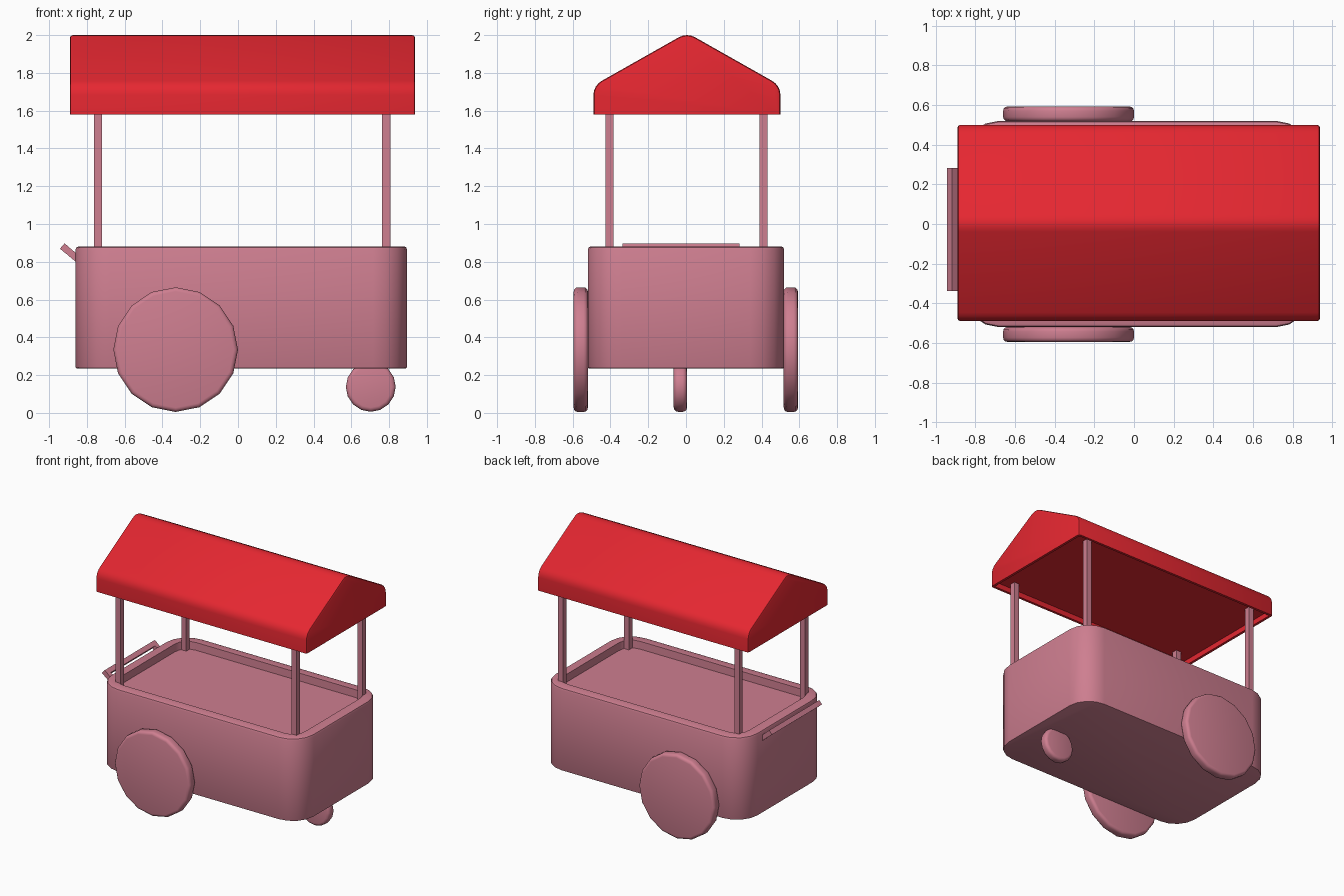
import bpy, bmesh, math
from mathutils import Vector, Matrix

if "Cube" in bpy.data.objects:
    bpy.data.objects.remove(bpy.data.objects["Cube"])


def material(name, color):
    m = bpy.data.materials.new(name)
    m.diffuse_color = (*color, 1)
    m.use_nodes = True
    m.node_tree.nodes["Principled BSDF"].inputs["Base Color"].default_value = m.diffuse_color
    return m


PINK = material("pink_paint", (0.62, 0.21, 0.28))
RED = material("red_canopy", (0.78, 0.02, 0.03))


def finish(bm, name, mat, smooth=True):
    bmesh.ops.recalc_face_normals(bm, faces=bm.faces)
    me = bpy.data.meshes.new(name)
    bm.to_mesh(me)
    bm.free()
    me.materials.append(mat)
    ob = bpy.data.objects.new(name, me)
    bpy.context.collection.objects.link(ob)
    if smooth:
        bpy.ops.object.select_all(action='DESELECT')
        ob.select_set(True)
        bpy.context.view_layer.objects.active = ob
        bpy.ops.object.shade_smooth_by_angle(angle=math.radians(35))
    return ob


def rounded(corners, segs=4):
    """Fillet 2D corners given as (u, v, tangent length)."""
    out = []
    n = len(corners)
    for i, (u, v, t) in enumerate(corners):
        p = Vector((u, v))
        if t == 0:
            out.append(p)
            continue
        d0 = (Vector(corners[i - 1][:2]) - p).normalized()
        d1 = (Vector(corners[(i + 1) % n][:2]) - p).normalized()
        half = d0.angle(d1) / 2
        r = t * math.tan(half)
        c = p + (d0 + d1).normalized() * (t / math.cos(half))
        a, b = p + d0 * t - c, p + d1 * t - c
        for k in range(segs + 1):
            f = k / segs
            w = math.pi - 2 * half
            out.append(c + (a * math.sin((1 - f) * w) + b * math.sin(f * w)) / math.sin(w))
    return out


def prism(points, to3d, lo, hi):
    bm = bmesh.new()
    f = bm.faces.new([bm.verts.new(to3d(p.x, p.y, lo)) for p in points])
    ext = bmesh.ops.extrude_face_region(bm, geom=[f])["geom"]
    move = Vector(to3d(0, 0, hi)) - Vector(to3d(0, 0, lo))
    bmesh.ops.translate(bm, vec=move, verts=[v for v in ext if isinstance(v, bmesh.types.BMVert)])
    if not any(len(x.verts) == len(points) and x is f for x in bm.faces):
        bm.faces.new([v for v in bm.verts][:len(points)])
    bmesh.ops.recalc_face_normals(bm, faces=bm.faces)
    return bm


def recess(bm, direction, rim, depth):
    faces = [f for f in bm.faces if f.normal.z * direction > 0.99]
    face = max(faces, key=lambda f: f.calc_area())
    bmesh.ops.inset_individual(bm, faces=[face], thickness=rim)
    bmesh.ops.inset_individual(bm, faces=[face], thickness=0.002, depth=-depth)


def box(name, size, matrix, mat):
    bm = bmesh.new()
    bmesh.ops.create_cube(bm, size=1, matrix=matrix @ Matrix.Diagonal((*size, 1)))
    return finish(bm, name, mat, False)


# Cart body with rounded corners and a sunken tray top
x0, x1, hy, z0, z1, r = -0.86, 0.895, 0.52, 0.235, 0.882, 0.18
plan = rounded([(x0, -hy, r), (x1, -hy, r), (x1, hy, r), (x0, hy, r)])
bm = prism(plan, lambda u, v, w: (u, v, w), z0, z1)
for z, off in ((z1, 0.018), (z0, 0.008)):
    rim = [e for e in bm.edges if all(abs(v.co.z - z) < 1e-5 for v in e.verts)]
    bmesh.ops.bevel(bm, geom=rim, offset=off, segments=2, affect='EDGES', profile=0.5)
recess(bm, 1, 0.06, 0.06)
finish(bm, "cart_body", PINK)

# Gabled canopy with rounded ridge and eaves, hollowed underneath
rx0, rx1 = -0.89, 0.938
gable = rounded([(-0.49, 1.58, 0), (0.5, 1.58, 0), (0.5, 1.733, 0.05),
                 (0.005, 2.013, 0.05), (-0.49, 1.733, 0.05)])
bm = prism(gable, lambda u, v, w: (w, u, v), rx0, rx1)
ends = [e for e in bm.edges
        if any(all(abs(v.co.x - x) < 1e-5 for v in e.verts) for x in (rx0, rx1))
        and max(v.co.z for v in e.verts) > 1.6]
bmesh.ops.bevel(bm, geom=ends, offset=0.015, segments=2, affect='EDGES', profile=0.5)
recess(bm, -1, 0.02, 0.04)
finish(bm, "canopy_roof", RED)

# Four canopy posts
for side, xs in (("left", -0.742), ("right", 0.785)):
    for end, ys in (("front", -0.405), ("back", 0.41)):
        box(f"post_{end}_{side}", (0.043, 0.043, 0.82),
            Matrix.Translation((xs, ys, 1.22)), PINK)


# Wheels: flat faced discs with a softened rim
def wheel(name, x, y, z, radius, width, sides=16):
    bm = bmesh.new()
    mat = Matrix.Translation((x, y, z)) @ Matrix.Rotation(math.pi / 2, 4, 'X')
    bmesh.ops.create_cone(bm, cap_ends=True, segments=sides, radius1=radius,
                          radius2=radius, depth=width, matrix=mat)
    rims = [e for e in bm.edges if abs(e.verts[0].co.y - e.verts[1].co.y) < 1e-5]
    bmesh.ops.bevel(bm, geom=rims, offset=0.022, segments=3, affect='EDGES', profile=0.5)
    finish(bm, name, PINK)


wheel("front_wheel", -0.33, -0.557, 0.335, 0.33, 0.075)
wheel("back_wheel", -0.33, 0.555, 0.335, 0.33, 0.075)
wheel("caster_wheel", 0.703, -0.03, 0.138, 0.132, 0.07)

# Slanted push handle: crossbar and two arms
tilt = Matrix.Translation((-0.93, -0.027, 0.883)) @ Matrix.Rotation(math.radians(40), 4, 'Y')
box("handle_bar", (0.037, 0.62, 0.037), tilt @ Matrix.Translation((0.018, 0, 0)), PINK)
for name, y in (("handle_arm_front", -0.292), ("handle_arm_back", 0.292)):
    box(name, (0.13, 0.036, 0.036), tilt @ Matrix.Translation((0.066, y, 0)), PINK)
